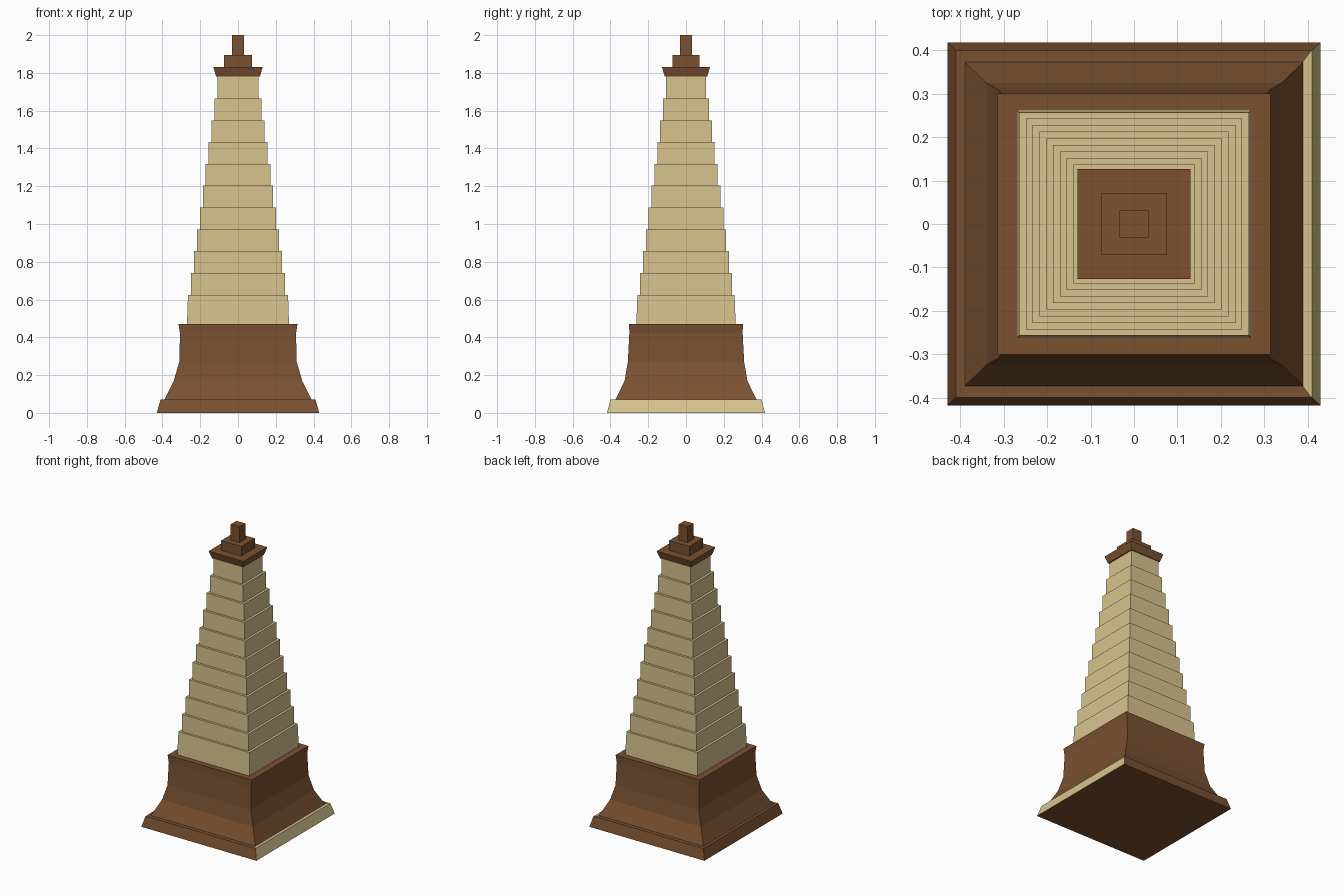
import bpy

if "Cube" in bpy.data.objects:
    bpy.data.objects.remove(bpy.data.objects["Cube"])

def material(name, color):
    m = bpy.data.materials.new(name)
    m.diffuse_color = (*color, 1)
    m.use_nodes = True
    m.node_tree.nodes["Principled BSDF"].inputs["Base Color"].default_value = m.diffuse_color
    return m

BROWN = material("brown_wood", (0.195, 0.082, 0.031))
CREAM = material("cream_paint", (0.68, 0.55, 0.27))

def loft(name, rings, mat, cap_bottom=True, cap_top=True):
    """Stack rectangular rings (half x, half y, z) into one flat-faced solid."""
    verts, faces = [], []
    for hx, hy, z in rings:
        verts += [(-hx, -hy, z), (hx, -hy, z), (hx, hy, z), (-hx, hy, z)]
    for r in range(len(rings) - 1):
        a, b = 4 * r, 4 * r + 4
        for i in range(4):
            j = (i + 1) % 4
            faces.append((a + i, a + j, b + j, b + i))
    if cap_bottom:
        faces.append((3, 2, 1, 0))
    if cap_top:
        n = len(verts)
        faces.append((n - 4, n - 3, n - 2, n - 1))
    me = bpy.data.meshes.new(name)
    me.from_pydata(verts, [], faces)
    me.materials.append(mat)
    ob = bpy.data.objects.new(name, me)
    bpy.context.collection.objects.link(ob)
    return ob

# Plinth with a ledge; its right-hand side is cream
plinth = loft("plinth", [(0.43, 0.418, 0), (0.41, 0.40, 0.07), (0.39, 0.373, 0.07)],
              BROWN, cap_top=False)
plinth.data.materials.append(CREAM)
for f in (1, 5):
    plinth.data.polygons[f].material_index = 1

# Flared pedestal
loft("flared_pedestal", [(0.39, 0.373, 0.07), (0.34, 0.325, 0.17), (0.311, 0.308, 0.27),
                         (0.307, 0.30, 0.42), (0.315, 0.301, 0.47)], BROWN, cap_bottom=False)

# Stepped siding: a slightly tapered first course, then straight courses
loft("siding_course_1", [(0.27, 0.263, 0.47), (0.265, 0.257, 0.625)], CREAM, cap_bottom=False)
step = (1.78 - 0.625) / 10
for i in range(10):
    hx, hy = 0.249 - 0.0156 * i, 0.243 - 0.0152 * i
    z = 0.625 + step * i
    loft(f"siding_course_{i + 2}", [(hx, hy, z), (hx, hy, z + step)], CREAM, cap_bottom=False)

# Cap and finial blocks
loft("cap", [(0.116, 0.112, 1.78), (0.13, 0.127, 1.83)], BROWN)
loft("finial_base", [(0.075, 0.072, 1.83), (0.075, 0.072, 1.895)], BROWN, cap_bottom=False)
loft("finial", [(0.033, 0.031, 1.895), (0.033, 0.031, 2.0)], BROWN, cap_bottom=False)
